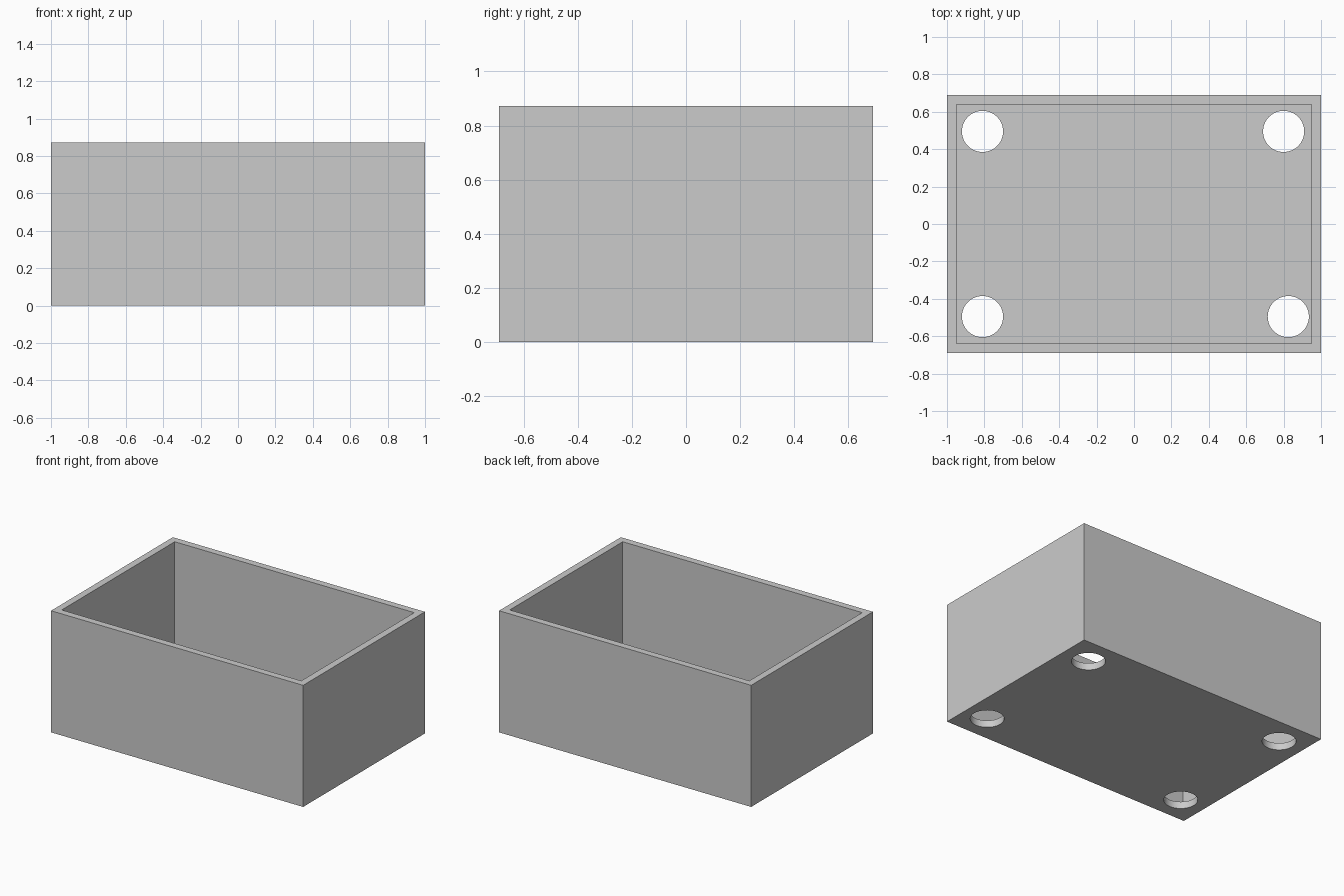
import bpy
import math

if "Cube" in bpy.data.objects:
    bpy.data.objects.remove(bpy.data.objects["Cube"])

WIDTH, DEPTH, HEIGHT = 2.0, 1.38, 0.872
WALL = 0.05
HOLE_RADIUS = 0.11
HOLES = [(-0.81, 0.495), (0.80, 0.495), (-0.81, -0.495), (0.825, -0.495)]

grey = bpy.data.materials.new("plain grey")
grey.diffuse_color = (0.6, 0.6, 0.6, 1)
grey.use_nodes = True
grey.node_tree.nodes["Principled BSDF"].inputs["Base Color"].default_value = grey.diffuse_color


def block(name, size, z_low):
    """Box centred in x and y, standing on z_low."""
    bpy.ops.mesh.primitive_cube_add(size=1, location=(0, 0, z_low + size[2] / 2))
    obj = bpy.context.object
    obj.name = name
    obj.scale = size
    bpy.ops.object.transform_apply(location=True, rotation=False, scale=True)
    obj.data.materials.append(grey)
    return obj


def cut(target, cutter):
    """Subtract the cutter from the target, then remove the cutter."""
    cutter.hide_render = True
    mod = target.modifiers.new("cut", 'BOOLEAN')
    mod.operation = 'DIFFERENCE'
    mod.solver = 'EXACT'
    mod.object = cutter
    bpy.context.view_layer.objects.active = target
    bpy.ops.object.modifier_apply(modifier=mod.name)
    bpy.data.objects.remove(cutter)


# Open box: solid block with its cavity removed
box = block("open_box", (WIDTH, DEPTH, HEIGHT), 0)
cut(box, block("cavity_cutter", (WIDTH - 2 * WALL, DEPTH - 2 * WALL, HEIGHT), WALL))

# Round holes through the floor, one near each corner
for x, y in HOLES:
    bpy.ops.mesh.primitive_cylinder_add(vertices=64, radius=HOLE_RADIUS,
                                        depth=4 * WALL, location=(x, y, 0))
    hole = bpy.context.object
    hole.name = "hole_cutter"
    hole.data.materials.append(grey)
    cut(box, hole)

# Smooth hole walls, crisp box edges
bpy.ops.object.select_all(action='DESELECT')
box.select_set(True)
bpy.context.view_layer.objects.active = box
bpy.ops.object.shade_smooth_by_angle(angle=math.radians(30))
